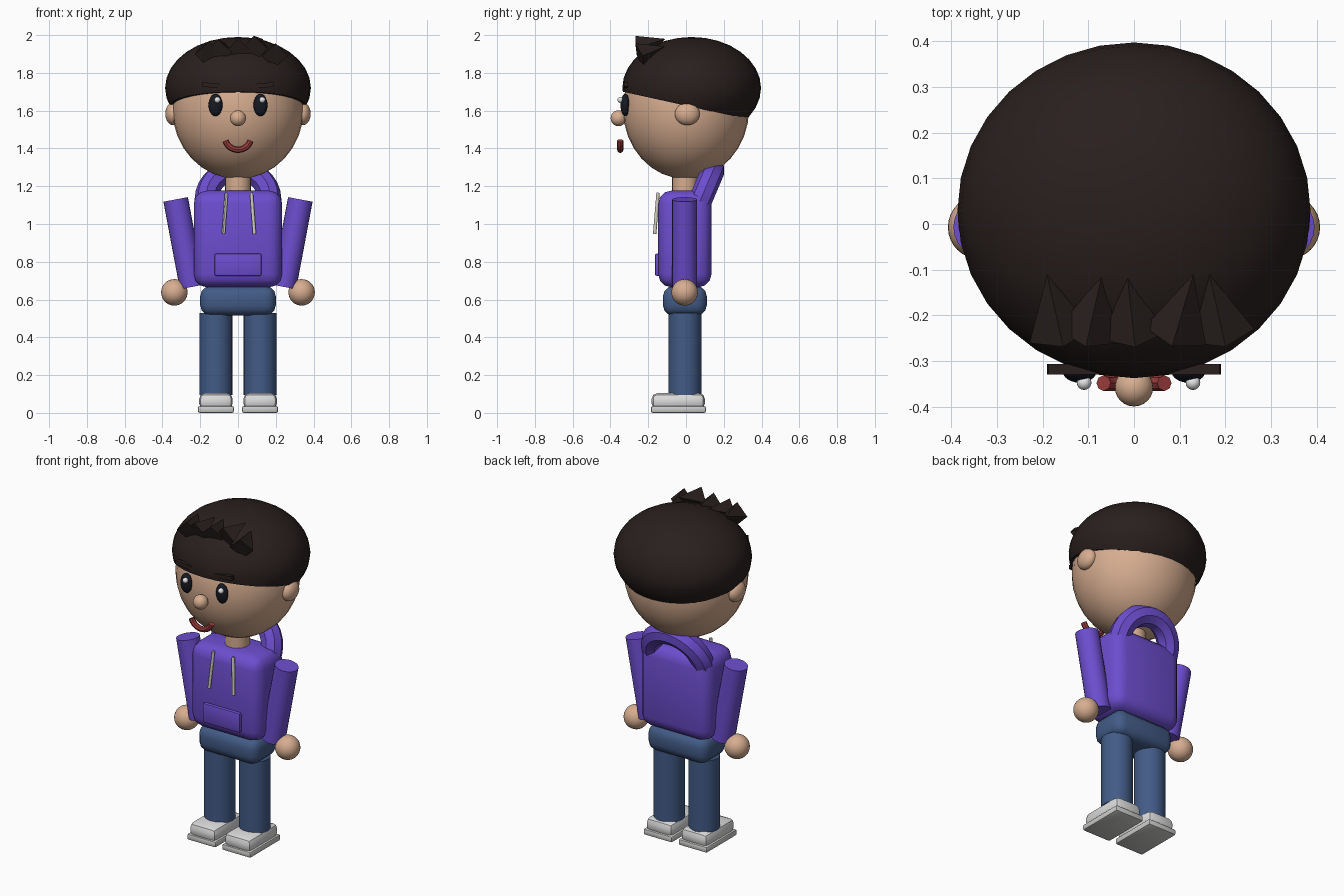
import bpy, bmesh, math
from mathutils import Vector

cube = bpy.data.objects.get("Cube")
if cube:
    bpy.data.objects.remove(cube, do_unlink=True)


def material(name, r, g, b):
    m = bpy.data.materials.new(name)
    m.use_nodes = True
    m.diffuse_color = (r, g, b, 1)
    m.node_tree.nodes["Principled BSDF"].inputs["Base Color"].default_value = (r, g, b, 1)
    return m


SKIN = material("skin", 0.68, 0.42, 0.28)
HAIR = material("dark hair", 0.022, 0.014, 0.013)
PURPLE = material("purple cloth", 0.15, 0.075, 0.62)
DENIM = material("blue denim", 0.055, 0.105, 0.24)
WHITE = material("shoe white", 0.72, 0.72, 0.72)
SOLE = material("sole grey", 0.6, 0.6, 0.59)
BLACK = material("eye black", 0.008, 0.01, 0.016)
GLINT = material("eye glint", 0.9, 0.9, 0.9)
RED = material("lip red", 0.32, 0.045, 0.045)
CORD = material("cord cream", 0.62, 0.6, 0.52)


def finish(name, mat):
    ob = bpy.context.object
    ob.name = name
    ob.data.materials.clear()
    ob.data.materials.append(mat)
    bpy.ops.object.shade_smooth_by_angle(angle=math.radians(30))
    return ob


def ball(name, mat, loc, size, segs=32):
    bpy.ops.mesh.primitive_uv_sphere_add(segments=segs, ring_count=segs // 2, location=loc)
    bpy.context.object.scale = size
    bpy.ops.object.transform_apply(location=False, rotation=False, scale=True)
    return finish(name, mat)


def rod(name, mat, a, b, r, end_r=None, segs=24):
    """Cylinder, or cone when end_r is given, from point a to point b."""
    a, b = Vector(a), Vector(b)
    turn = (b - a).to_track_quat('Z', 'Y').to_euler()
    bpy.ops.mesh.primitive_cone_add(vertices=segs, radius1=r, radius2=r if end_r is None else end_r,
                                    depth=(b - a).length, location=(a + b) / 2, rotation=turn)
    return finish(name, mat)


def box(name, mat, low, high, bevel=0, segs=2, roll=0):
    low, high = Vector(low), Vector(high)
    bpy.ops.mesh.primitive_cube_add(size=1, location=(low + high) / 2)
    ob = bpy.context.object
    ob.scale = high - low
    bpy.ops.object.transform_apply(location=False, rotation=False, scale=True)
    ob.rotation_euler.y = roll
    if bevel:
        mod = ob.modifiers.new("bevel", 'BEVEL')
        mod.width, mod.segments = bevel, segs
        bpy.ops.object.modifier_apply(modifier=mod.name)
    return finish(name, mat)


# Head, neck, nose
ball("head", SKIN, (0, 0, 1.61), (0.348, 0.334, 0.372))
rod("neck", SKIN, (0, -0.005, 1.1), (0, -0.005, 1.3), 0.068)
ball("nose", SKIN, (0, -0.357, 1.56), (0.042, 0.042, 0.042), 24)

# Hair cap: an ellipsoid cut by a plane that falls towards the back
hair = ball("hair_cap", HAIR, (0, 0.03, 1.72), (0.386, 0.367, 0.27))
bm = bmesh.new()
bm.from_mesh(hair.data)
cut = bmesh.ops.bisect_plane(bm, geom=bm.verts[:] + bm.edges[:] + bm.faces[:],
                             plane_co=(0, 0, -0.1), plane_no=(0, 0.22, 1), clear_inner=True)
rim = [e for e in cut["geom_cut"] if isinstance(e, bmesh.types.BMEdge)]
bmesh.ops.contextual_create(bm, geom=rim)
bm.to_mesh(hair.data)
bm.free()
bpy.context.view_layer.objects.active = hair
bpy.ops.object.shade_smooth_by_angle(angle=math.radians(30))

# Spiky tufts swept back from the forehead: base x, base z, tip x
for x, z, tip in [(-0.16, 1.9, -0.19), (-0.1, 1.91, -0.07), (0.0, 1.915, -0.015),
                  (0.09, 1.93, 0.13), (0.195, 1.89, 0.165)]:
    rod("hair_tuft", HAIR, (x, -0.245, z), (tip, -0.11, z + 0.05), 0.07, 0, 4)

# Mouth: lower arc of a ring
curve = bpy.data.curves.new("mouth", 'CURVE')
curve.dimensions = '3D'
curve.bevel_depth, curve.bevel_resolution = 0.017, 2
curve.use_fill_caps = True
arc = curve.splines.new('POLY')
arc.points.add(12)
for i, p in enumerate(arc.points):
    t = math.radians(-72 + 12 * i)
    p.co = (0.07 * math.sin(t), -0.348, 1.463 - 0.07 * math.cos(t), 1)
mouth = bpy.data.objects.new("mouth", curve)
bpy.context.collection.objects.link(mouth)
bpy.ops.object.select_all(action='DESELECT')
mouth.select_set(True)
bpy.context.view_layer.objects.active = mouth
bpy.ops.object.convert(target='MESH')
finish("mouth", RED)

# Hoodie body, pocket and hood ring
box("torso", PURPLE, (-0.234, -0.147, 0.665), (0.234, 0.135, 1.177), 0.07, 3)
box("pocket", PURPLE, (-0.125, -0.165, 0.725), (0.125, -0.135, 0.843), 0.01, 2)
bpy.ops.mesh.primitive_torus_add(major_radius=0.168, minor_radius=0.062, major_segments=28,
                                 minor_segments=8, location=(0, 0.078, 1.13),
                                 rotation=(math.radians(67), 0, 0))
finish("hood", PURPLE)

# Hips
box("hips", DENIM, (-0.2, -0.122, 0.515), (0.2, 0.11, 0.672), 0.055, 3)

# Paired parts
for side, s in (("left", 1), ("right", -1)):
    ball(side + "_ear", SKIN, (s * 0.343, 0.007, 1.583), (0.042, 0.066, 0.06), 24)
    ball(side + "_eye", BLACK, (s * 0.119, -0.322, 1.63), (0.037, 0.025, 0.059), 24)
    ball(side + "_eye_glint", GLINT, (s * 0.119 + 0.01, -0.347, 1.657), (0.016, 0.016, 0.016), 16)
    box(side + "_brow", HAIR, (s * 0.115 - 0.074, -0.329, 1.72),
        (s * 0.115 + 0.074, -0.306, 1.744), roll=-s * 0.1)
    rod(side + "_sleeve", PURPLE, (s * 0.33, -0.007, 1.13), (s * 0.243, -0.007, 0.667), 0.066)
    ball(side + "_hand", SKIN, (s * 0.337, -0.007, 0.638), (0.07, 0.07, 0.07))
    rod(side + "_cord", CORD, (s * 0.066 + 0.005, -0.148, 1.165),
        (s * 0.082 + 0.005, -0.166, 0.947), 0.009, segs=12)
    rod(side + "_leg", DENIM, (s * 0.117, -0.006, 0.095), (s * 0.117, -0.006, 0.53), 0.087)
    box(side + "_shoe", WHITE, (s * 0.117 - 0.089, -0.182, 0.02),
        (s * 0.117 + 0.089, 0.1, 0.104), 0.03, 2)
    box(side + "_sole", SOLE, (s * 0.117 - 0.096, -0.186, 0),
        (s * 0.117 + 0.096, 0.106, 0.036), 0.01, 2)
